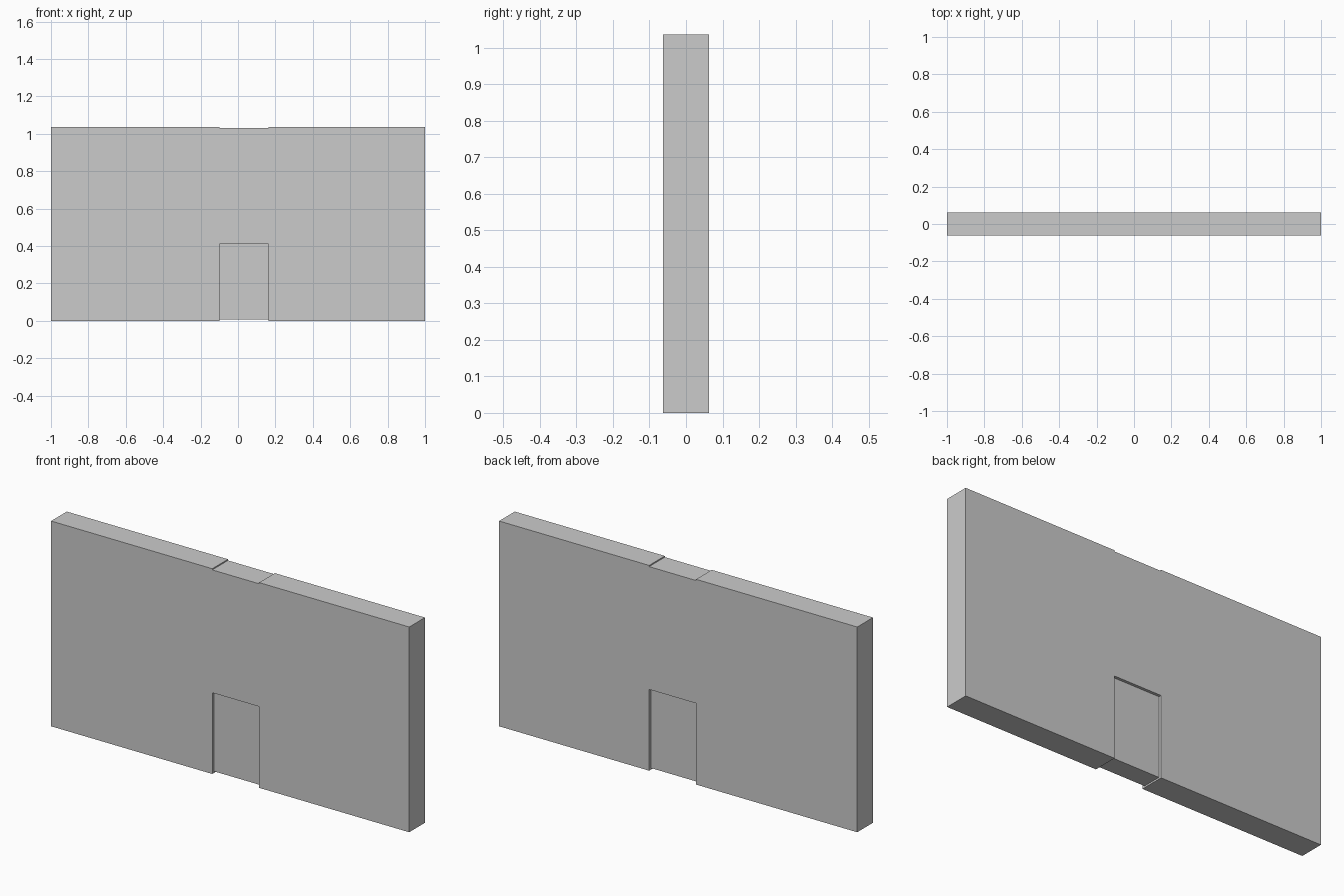
import bpy
import bmesh

if "Cube" in bpy.data.objects:
    bpy.data.objects.remove(bpy.data.objects["Cube"])


def box(name, x, y, z):
    """Axis-aligned box from (min, max) ranges."""
    bm = bmesh.new()
    bmesh.ops.create_cube(bm, size=1)
    for v in bm.verts:
        v.co = [r[0] if c < 0 else r[1] for c, r in zip(v.co, (x, y, z))]
    mesh = bpy.data.meshes.new(name)
    bm.to_mesh(mesh)
    bm.free()
    obj = bpy.data.objects.new(name, mesh)
    bpy.context.collection.objects.link(obj)
    return obj


HALF = 0.0625                   # half wall thickness
DOOR_L, DOOR_R = -0.10, 0.162   # door opening
RECESS = 0.014                  # door set back on both faces
TOP = 1.036
thick = (-HALF, HALF)

# Wall sections either side of the doorway
box("wall_left", (-1, DOOR_L), thick, (0, TOP))
box("wall_right", (DOOR_R, 1), thick, (0, TOP))

# Wall section above the doorway, slightly lower than its neighbours
box("wall_over_door", (DOOR_L, DOOR_R), thick, (0.41, 1.03))

# Recessed door, slightly clear of the ground
box("door", (DOOR_L, DOOR_R), (-HALF + RECESS, HALF - RECESS), (0.008, 0.41))
